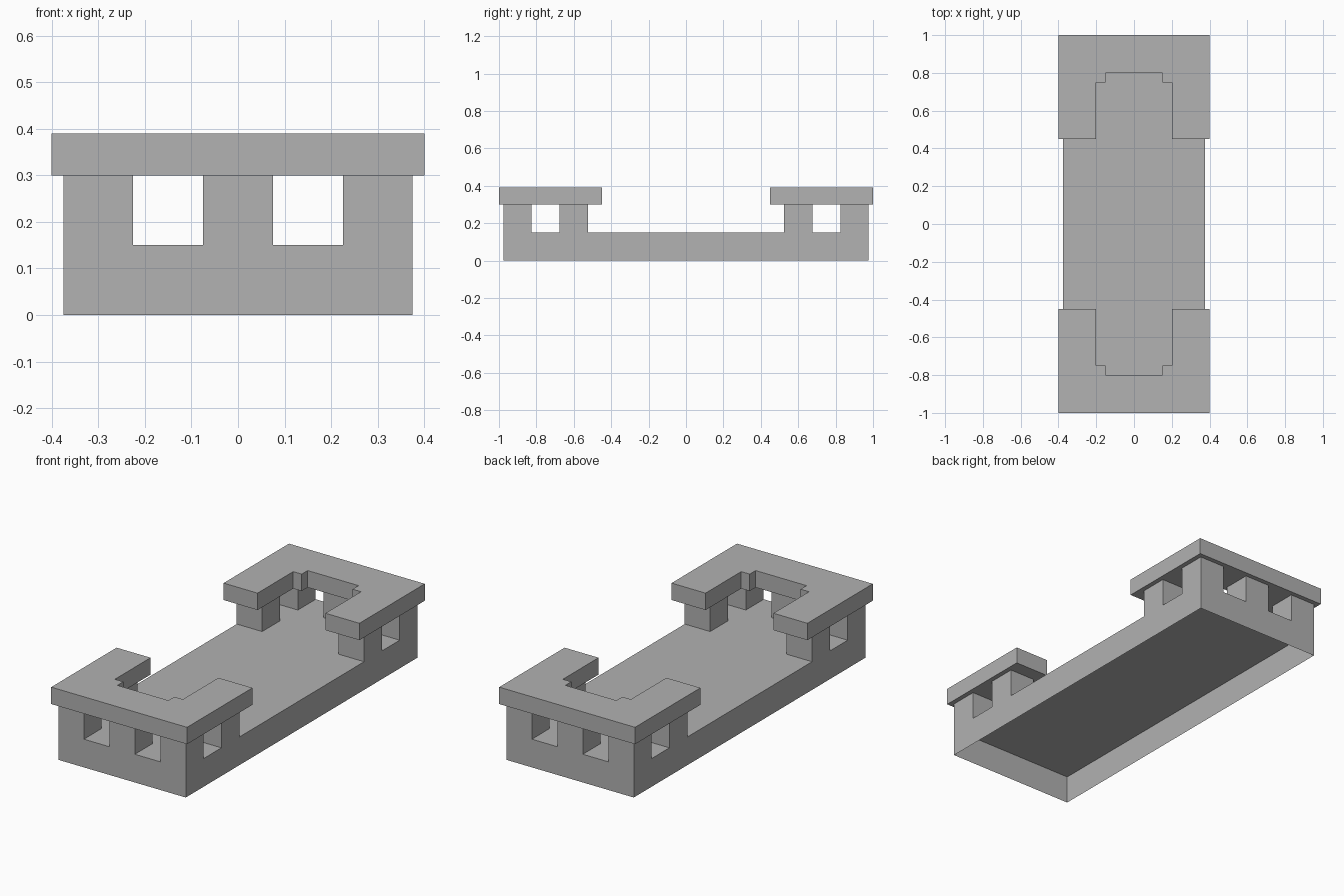
import bpy
import bmesh

if "Cube" in bpy.data.objects:
    bpy.data.objects.remove(bpy.data.objects["Cube"], do_unlink=True)

STONE = (0.445, 0.445, 0.445, 1.0)
stone = bpy.data.materials.new("stone_grey")
stone.use_nodes = True
stone.diffuse_color = STONE
stone.node_tree.nodes["Principled BSDF"].inputs["Base Color"].default_value = STONE


def prism(name, outline, z0, z1, bottom=True, top=True):
    """Extrude a counter-clockwise outline, with optional end caps."""
    bm = bmesh.new()
    low = [bm.verts.new((x, y, z0)) for x, y in outline]
    high = [bm.verts.new((x, y, z1)) for x, y in outline]
    n = len(outline)
    for i in range(n):
        j = (i + 1) % n
        bm.faces.new((low[i], low[j], high[j], high[i]))
    if bottom:
        bm.faces.new(low[::-1])
    if top:
        bm.faces.new(high)
    mesh = bpy.data.meshes.new(name)
    bm.to_mesh(mesh)
    bm.free()
    mesh.materials.append(stone)
    obj = bpy.data.objects.new(name, mesh)
    bpy.context.collection.objects.link(obj)
    return obj


def rect(cx, cy, hx, hy):
    return [(cx - hx, cy - hy), (cx + hx, cy - hy),
            (cx + hx, cy + hy), (cx - hx, cy + hy)]


DECK, CAP, TOP = 0.15, 0.30, 0.39

# Hollow base, open underneath
prism("base", rect(0, 0, 0.375, 0.975), 0, DECK, bottom=False)

# Right half of the U-shaped cap outline, from inner notch to outer corner
half_cap = [(0.15, 0.8), (0.15, 0.75), (0.2, 0.75), (0.2, 0.45),
            (0.4, 0.45), (0.4, 1.0)]
cap = half_cap + [(-x, y) for x, y in reversed(half_cap)]

for end, s in (("front", -1), ("back", 1)):
    # Square posts: corners, middle of the end wall, ends of the side walls
    posts = {"middle_post": (0, 0.9)}
    for side, x in (("left", 0.3), ("right", -0.3)):
        posts[side + "_corner_post"] = (x, 0.9)
        posts[side + "_side_post"] = (x, 0.6)
    for name, (x, y) in posts.items():
        prism(f"{end}_{name}", rect(x, s * y, 0.075, 0.075),
              DECK, CAP, bottom=False, top=False)

    # Overhanging cap; a half turn gives the opposite end
    prism(end + "_cap", [(s * x, s * y) for x, y in cap], CAP, TOP)
